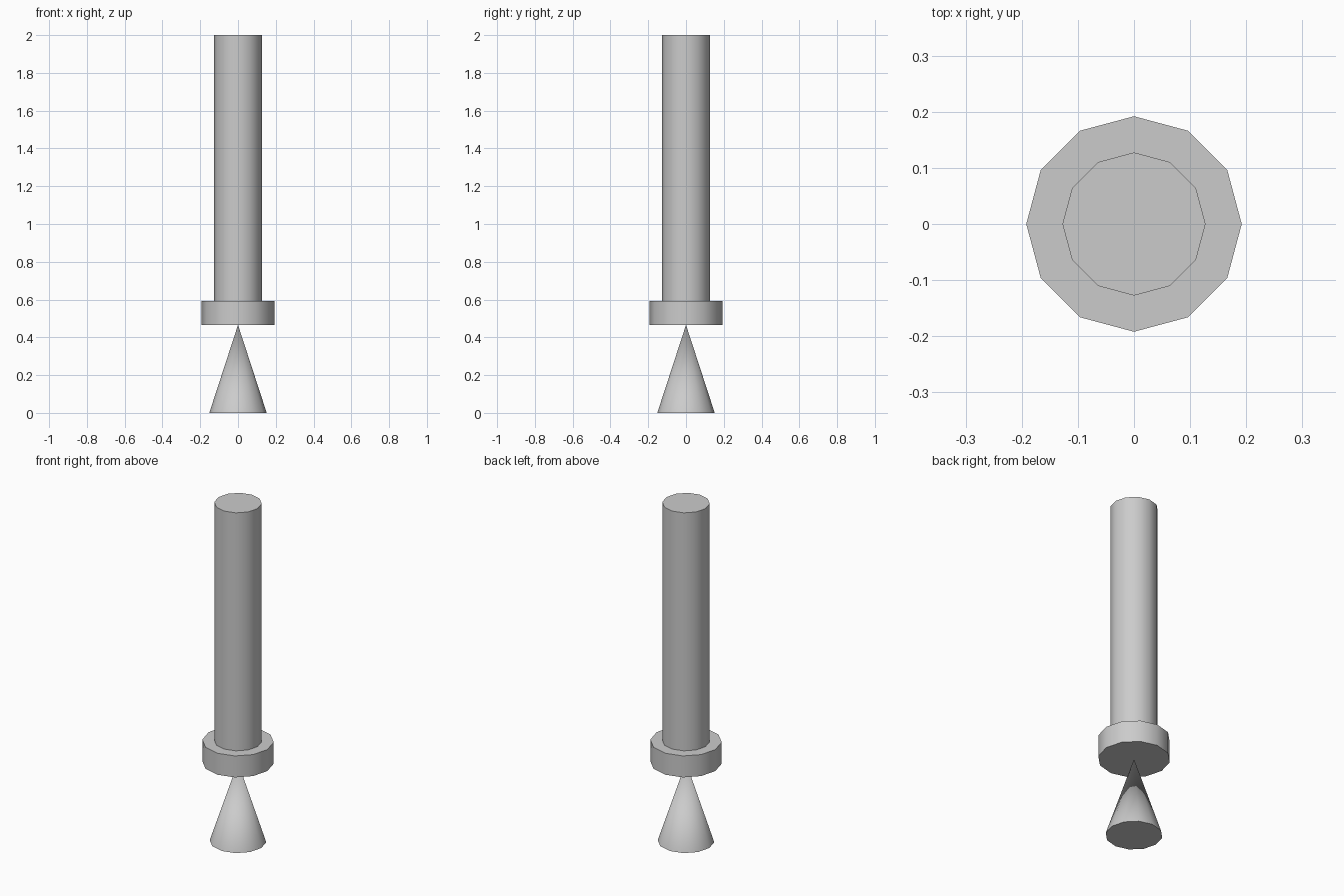
import bpy
import math

if "Cube" in bpy.data.objects:
    bpy.data.objects.remove(bpy.data.objects["Cube"])


def frustum(name, r_bottom, r_top, z0, z1):
    """Upright 12-sided cone or cylinder between two heights."""
    bpy.ops.mesh.primitive_cone_add(
        vertices=12, radius1=r_bottom, radius2=r_top, depth=z1 - z0,
        location=(0, 0, (z0 + z1) / 2))
    ob = bpy.context.object
    ob.name = name
    bpy.ops.object.shade_smooth_by_angle(angle=math.radians(40))
    return ob


# Cone foot, its point meeting the underside of the collar
frustum("cone_foot", 0.152, 0.0, 0.0, 0.466)
# Wide collar
frustum("collar", 0.192, 0.192, 0.466, 0.593)
# Long shaft
frustum("shaft", 0.1275, 0.1275, 0.593, 2.0)
